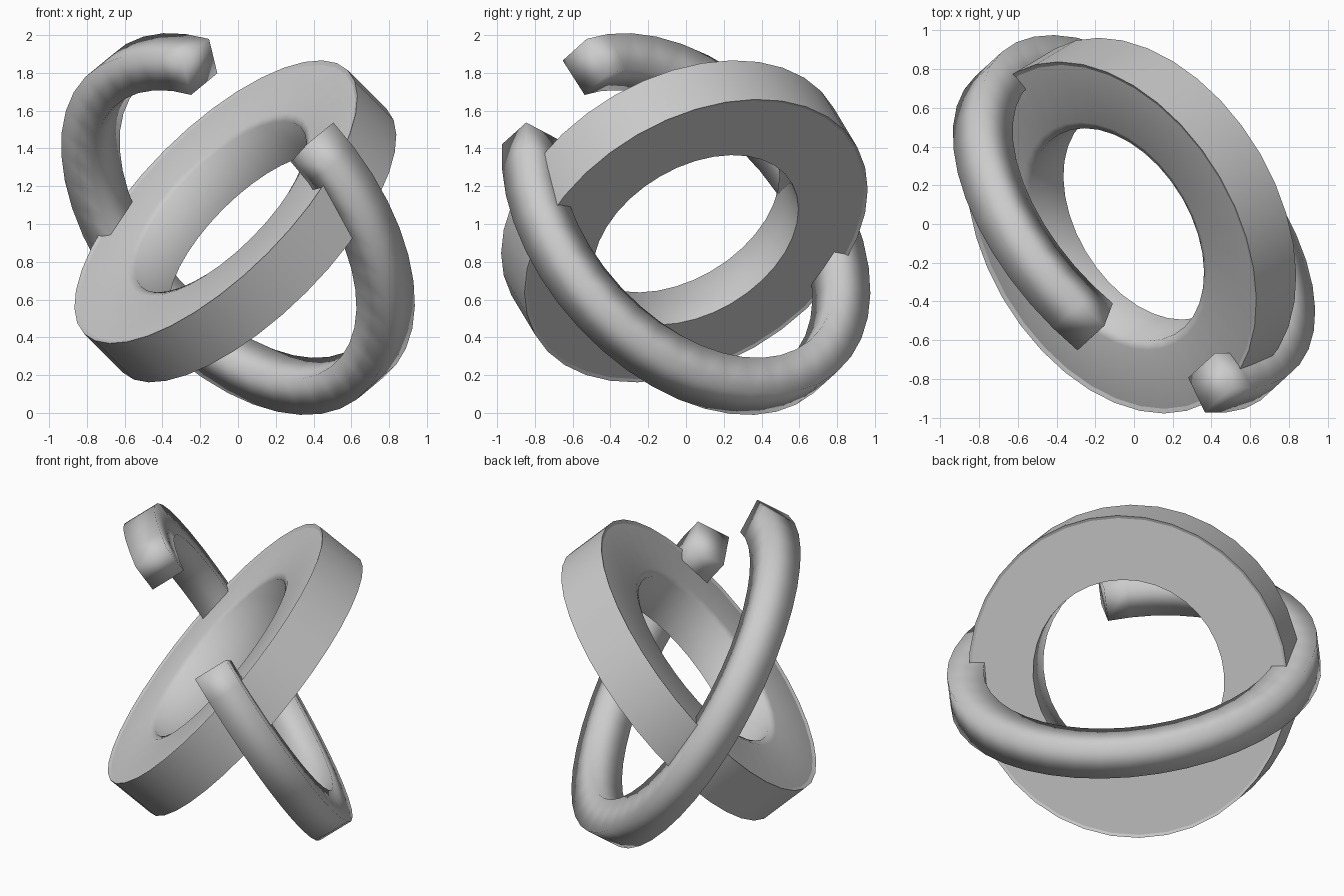
import bpy, bmesh
from math import cos, sin, radians, tau
from mathutils import Vector

if "Cube" in bpy.data.objects:
    bpy.data.objects.remove(bpy.data.objects["Cube"])

CENTRE = Vector((0, 0, 1))


def sweep(name, profile, axis, start, a0, a1, steps, sharp=()):
    """Sweep a (radius, height) profile around an axis through CENTRE."""
    n = Vector(axis).normalized()
    u = Vector(start)
    u = (u - n * u.dot(n)).normalized()
    v = n.cross(u)
    closed = abs(a1 - a0 - tau) < 1e-5
    bm = bmesh.new()
    rings = []
    for i in range(steps if closed else steps + 1):
        a = a0 + (a1 - a0) * i / steps
        d = u * cos(a) + v * sin(a)
        rings.append([bm.verts.new(CENTRE + d * r + n * h) for r, h in profile])
    k = len(profile)
    for i in range(steps):
        p, q = rings[i], rings[(i + 1) % len(rings)]
        for j in range(k):
            bm.faces.new((p[j], q[j], q[(j + 1) % k], p[(j + 1) % k]))
            # hard edges running round the ring
            if j in sharp:
                bm.edges.get((p[j], q[j])).smooth = False
    if not closed:
        bm.faces.new(rings[0])
        bm.faces.new(rings[-1])
    bmesh.ops.recalc_face_normals(bm, faces=bm.faces)
    for f in bm.faces:
        f.smooth = True
    me = bpy.data.meshes.new(name)
    bm.to_mesh(me)
    bm.free()
    ob = bpy.data.objects.new(name, me)
    bpy.context.collection.objects.link(ob)
    return ob


# Wide flat ring: flat back, thin raised outer lip, softened inner front edge
ring_profile = [
    (0.592, -0.13), (0.97, -0.13), (0.987, -0.137),
    (0.987, 0.18), (0.965, 0.17),
    (0.64, 0.16), (0.597, 0.14),
]
sweep("flat_ring", ring_profile, (-0.65, -0.39, 0.65), (0, 1, 0),
      0, tau, 36, sharp=(0, 1, 2, 3, 4))

# Open square-section ring with a gap, softly shaded
H = 0.11
R = 1.007
bar_profile = [(R - H, -H), (R + H, -H), (R + H, H), (R - H, H)]
sweep("open_ring", bar_profile, (0.631, 0.577, 0.521), (-0.20, -0.53, 0.83),
      radians(45), tau, 36)
